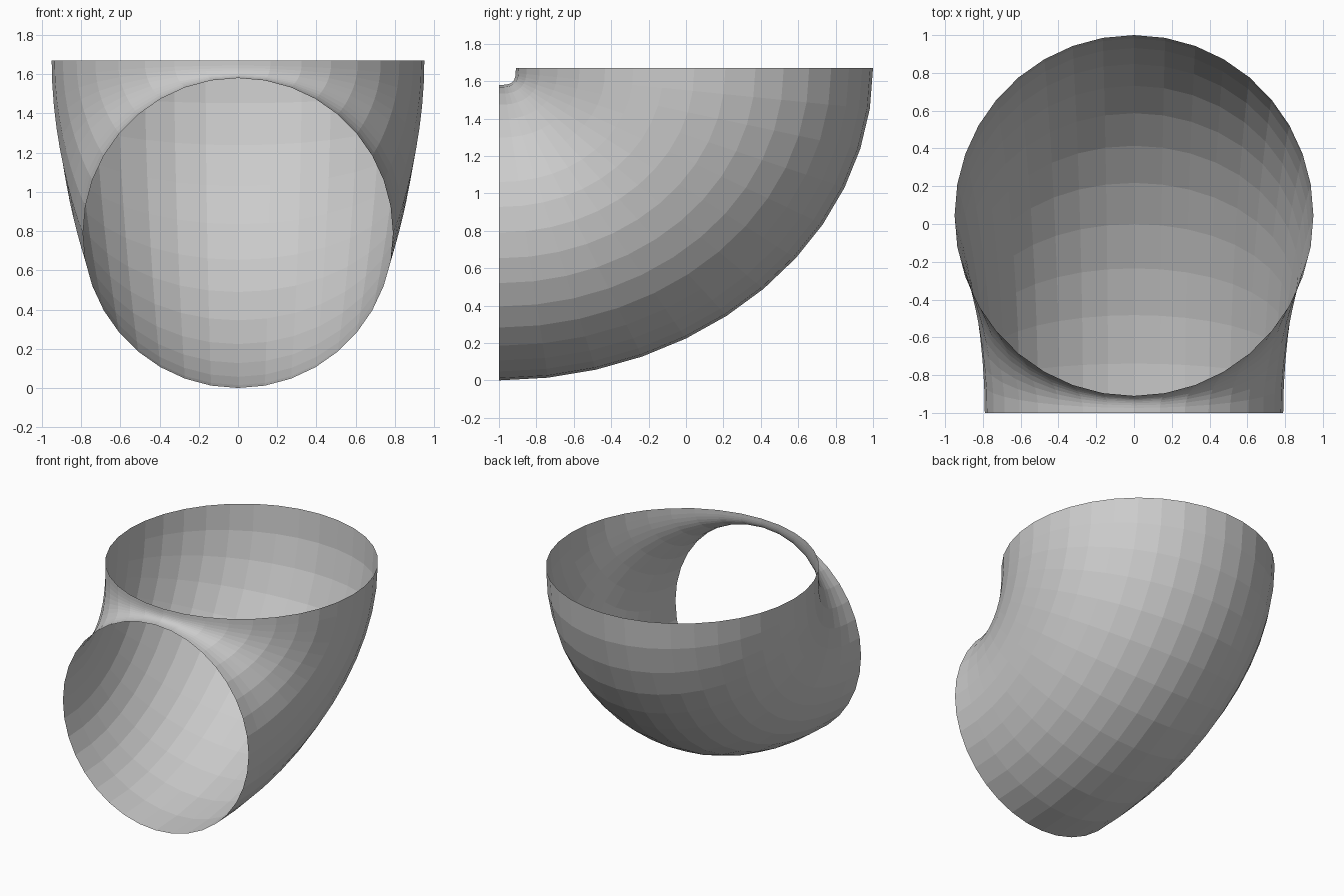
import bpy, bmesh
from math import sin, cos, pi
from mathutils import Vector

if "Cube" in bpy.data.objects:
    bpy.data.objects.remove(bpy.data.objects["Cube"])

SIDES, RINGS = 36, 12
HINGE = Vector((0, -1.0, 1.67))   # corner the bend turns around


def ring(t):
    """Elliptical cross-section of the elbow at bend fraction t (0 front, 1 top)."""
    s, c = sin(t * pi / 2), cos(t * pi / 2)
    s, c = max(s, 0), max(c, 0)
    outer = HINGE + Vector((0, 2.0 * s, -1.67 * c))
    inner = HINGE + Vector((0, 0.09 * s ** 0.6, -0.09 * max(c, 1e-9) ** 0.6))
    mid, half = (outer + inner) / 2, (outer - inner) / 2
    width = 0.79 + 0.16 * t * t * (3 - 2 * t)
    return [mid + half * cos(a) + Vector((width * sin(a), 0, 0))
            for a in (2 * pi * i / SIDES for i in range(SIDES))]


# Open, thin-walled elbow shell swept from the front mouth to the top mouth
bm = bmesh.new()
rings = [[bm.verts.new(p) for p in ring(k / RINGS)] for k in range(RINGS + 1)]
for a, b in zip(rings, rings[1:]):
    for i in range(SIDES):
        j = (i + 1) % SIDES
        bm.faces.new((a[i], a[j], b[j], b[i]))
bmesh.ops.recalc_face_normals(bm, faces=bm.faces)
# The lowest outer face must point down and away from the cavity
bm.normal_update()
if min(bm.faces, key=lambda f: f.calc_center_median().z).normal.z > 0:
    bmesh.ops.reverse_faces(bm, faces=bm.faces)

mesh = bpy.data.meshes.new("elbow_shell")
bm.to_mesh(mesh)
bm.free()
bpy.context.collection.objects.link(bpy.data.objects.new("elbow_shell", mesh))
